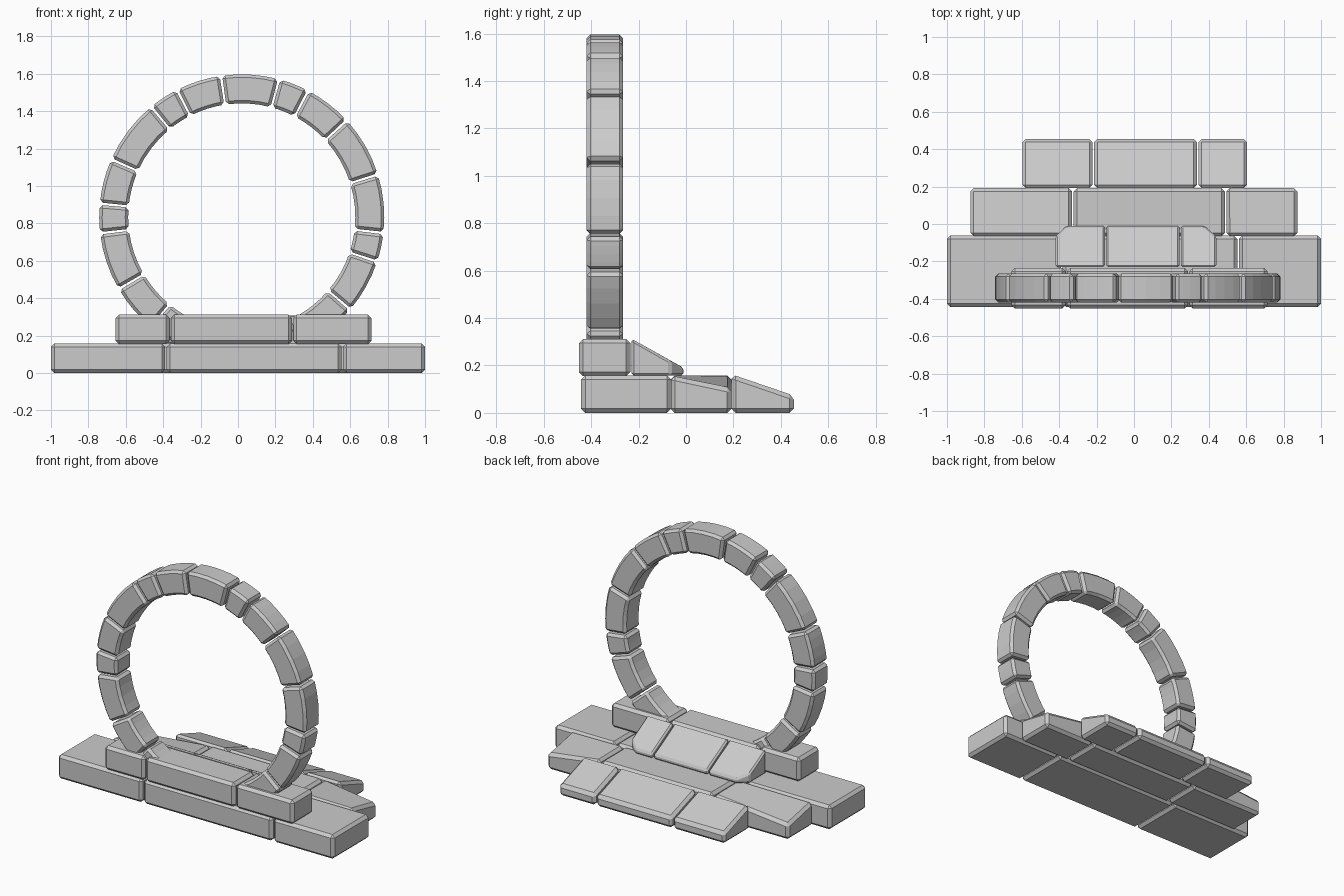
import bpy
from math import radians, cos, sin

if "Cube" in bpy.data.objects:
    bpy.data.objects.remove(bpy.data.objects["Cube"])


def make(name, verts, faces, bevel):
    me = bpy.data.meshes.new(name)
    me.from_pydata(verts, [], faces)
    ob = bpy.data.objects.new(name, me)
    bpy.context.collection.objects.link(ob)
    b = ob.modifiers.new("chamfer", 'BEVEL')
    b.width = bevel
    b.segments = 1
    b.limit_method = 'ANGLE'
    b.angle_limit = radians(25)
    return ob


def prism(name, outline, z0, tops, bevel=0.018):
    """Stone with a plan outline (counter-clockwise) and a top height per corner."""
    n = len(outline)
    verts = [(x, y, z0) for x, y in outline]
    verts += [(x, y, z) for (x, y), z in zip(outline, tops)]
    faces = [tuple(reversed(range(n))), tuple(range(n, 2 * n))]
    faces += [(i, (i + 1) % n, (i + 1) % n + n, i + n) for i in range(n)]
    return make(name, verts, faces, bevel)


def row(name, joints, y0, y1, z0, front, back, gap=0.004, end_drop=0.0):
    """Row of stones between x joints; outer back corners may be lowered."""
    last = len(joints) - 2
    for i in range(last + 1):
        a = joints[i] + (gap if i else 0)
        b = joints[i + 1] - (gap if i < last else 0)
        tops = [front, front,
                back - (end_drop if i == last else 0),
                back - (end_drop if i == 0 else 0)]
        prism(f"{name}_{i + 1}", [(a, y0), (b, y0), (b, y1), (a, y1)], z0, tops)


# Bottom tier: front row, twisted middle row, sloping back row
row("base_front_stone", [-1, -0.385, 0.557, 1], -0.443, -0.062, 0, 0.158, 0.158)
row("base_middle_stone", [-0.875, -0.327, 0.49, 0.873], -0.065, 0.192, 0, 0.158, 0.158,
    end_drop=0.055)
row("base_back_stone", [-0.597, -0.217, 0.34, 0.605], 0.192, 0.455, 0, 0.163, 0.073)

# Upper tier below the ring
row("upper_front_stone", [-0.655, -0.362, 0.292, 0.713], -0.452, -0.235, 0.155, 0.312, 0.312)

# Upper back step: wedges, the end ones with cut corners
y0, y1, yc, hi, lo, mid = -0.23, -0.01, -0.065, 0.313, 0.19, 0.22
prism("upper_step_left", [(-0.42, y0), (-0.156, y0), (-0.156, y1), (-0.36, y1), (-0.42, yc)],
      0.157, [hi, hi, lo, lo, mid], 0.01)
prism("upper_step_middle", [(-0.148, y0), (0.243, y0), (0.243, y1), (-0.148, y1)],
      0.157, [hi, hi, lo, lo], 0.01)
prism("upper_step_right", [(0.252, y0), (0.44, y0), (0.44, yc), (0.375, y1), (0.252, y1)],
      0.157, [hi, hi, mid, lo, lo], 0.01)

# Ring of uneven arch stones
CX, CZ, R_IN, R_OUT, YF, YB = 0.02, 0.835, 0.607, 0.762, -0.42, -0.265
JOINTS = [-40.5, -18.3, -6.5, 17.3, 42.6, 62.2, 74.8, 98.4, 117, 129.4,
          156.2, 174.7, 186.6, 210.4, 230.5, 252, 275, 296, 319.5]
for k in range(len(JOINTS) - 1):
    a0, a1, seg = JOINTS[k] + 0.5, JOINTS[k + 1] - 0.5, 4
    verts, faces = [], []
    for s in range(seg + 1):
        t = radians(a0 + (a1 - a0) * s / seg)
        for r, y in ((R_IN, YF), (R_OUT, YF), (R_OUT, YB), (R_IN, YB)):
            verts.append((CX + r * cos(t), y, CZ + r * sin(t)))
    for s in range(seg):
        for c in range(4):
            d = (c + 1) % 4
            faces.append((4 * s + c, 4 * s + 4 + c, 4 * s + 4 + d, 4 * s + d))
    e = 4 * seg
    faces += [(0, 1, 2, 3), (e + 3, e + 2, e + 1, e)]
    ob = make(f"ring_stone_{k + 1}", verts, faces, 0.016)
    # make sure the faces point outward
    import bmesh
    bm = bmesh.new()
    bm.from_mesh(ob.data)
    bmesh.ops.recalc_face_normals(bm, faces=bm.faces)
    bm.to_mesh(ob.data)
    bm.free()
